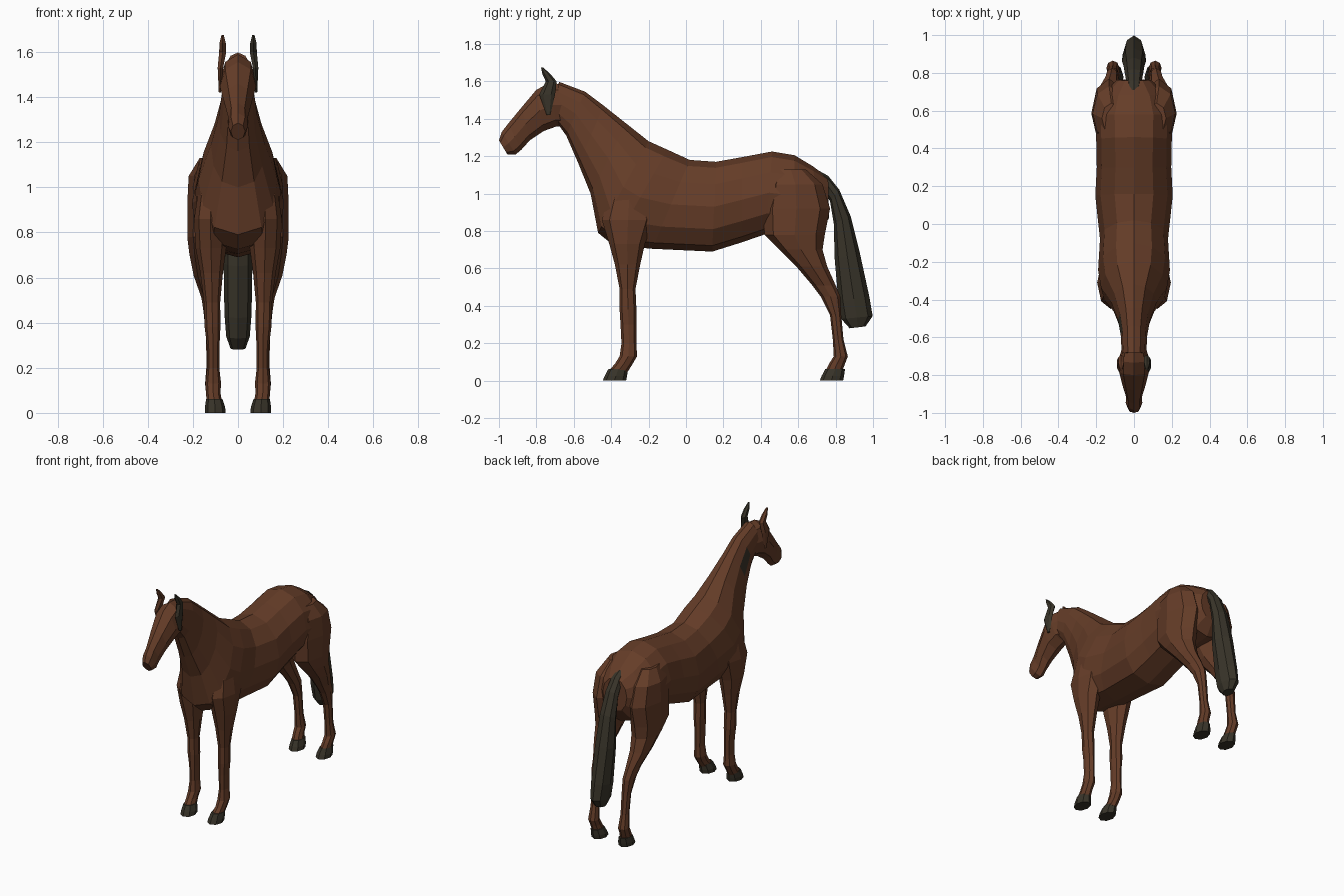
import bpy, bmesh, math


def material(name, rgb):
    m = bpy.data.materials.new(name)
    m.diffuse_color = (*rgb, 1)
    return m


brown = material("brown_coat", (0.13, 0.046, 0.021))
dark = material("dark_hair", (0.04, 0.034, 0.022))


def loft(name, rings, mat, n=8, side=1, belly=1.0):
    """Skin rings given as (y, z) of one edge, (y, z) of the opposite edge,
    half width and x of the centre; belly < 1 squares off the lower half."""
    bm = bmesh.new()
    loops = []
    for ya, za, yb, zb, w, x in rings:
        loop = []
        for i in range(n):
            t = 2 * math.pi * i / n
            c, s = math.cos(t), math.sin(t)
            if c < -1e-6:
                s = math.copysign(abs(s) ** belly, s)
            loop.append(bm.verts.new((side * (x + w * s),
                                      (ya + yb) / 2 + (ya - yb) / 2 * c,
                                      (za + zb) / 2 + (za - zb) / 2 * c)))
        loops.append(loop)
    for a, b in zip(loops, loops[1:]):
        for i in range(n):
            j = (i + 1) % n
            bm.faces.new((a[i], a[j], b[j], b[i]))
    bm.faces.new(loops[0])
    bm.faces.new(loops[-1])
    bmesh.ops.recalc_face_normals(bm, faces=bm.faces)
    me = bpy.data.meshes.new(name)
    bm.to_mesh(me)
    bm.free()
    me.materials.append(mat)
    ob = bpy.data.objects.new(name, me)
    bpy.context.collection.objects.link(ob)
    return ob


# neck and trunk, from poll to buttocks
trunk = loft("neck_and_trunk", [
    (-0.68, 1.598, -0.69, 1.38, 0.065, 0),
    (-0.54, 1.545, -0.64, 1.31, 0.07, 0),
    (-0.44, 1.47, -0.575, 1.16, 0.085, 0),
    (-0.32, 1.375, -0.51, 1.00, 0.12, 0),
    (-0.20, 1.28, -0.47, 0.79, 0.175, 0),
    (-0.10, 1.235, -0.39, 0.725, 0.19, 0),
    (0.02, 1.18, -0.18, 0.705, 0.18, 0),
    (0.16, 1.17, 0.14, 0.69, 0.205, 0),
    (0.30, 1.195, 0.30, 0.74, 0.197, 0),
    (0.46, 1.225, 0.43, 0.785, 0.20, 0),
    (0.58, 1.205, 0.58, 0.77, 0.205, 0),
    (0.68, 1.145, 0.71, 0.78, 0.165, 0),
    (0.76, 1.085, 0.765, 0.87, 0.09, 0)], brown, n=12, belly=0.75)
# dark hair patch on one side of the neck
trunk.data.materials.append(dark)
for f in trunk.data.polygons:
    c = f.center
    if c.x < -0.045 and -0.54 < c.y < -0.47 and 1.37 < c.z < 1.44:
        f.material_index = 1

# head
loft("head", [
    (-0.65, 1.585, -0.64, 1.36, 0.06, 0),
    (-0.735, 1.59, -0.69, 1.36, 0.08, 0),
    (-0.80, 1.555, -0.76, 1.335, 0.08, 0),
    (-0.88, 1.46, -0.835, 1.285, 0.06, 0),
    (-0.95, 1.375, -0.88, 1.235, 0.042, 0),
    (-0.985, 1.33, -0.91, 1.21, 0.044, 0),
    (-1.0, 1.285, -0.955, 1.21, 0.032, 0)], brown, n=8)

# tail
loft("tail", [
    (0.67, 1.145, 0.70, 1.09, 0.025, 0),
    (0.76, 1.095, 0.74, 1.01, 0.04, 0),
    (0.82, 1.02, 0.77, 0.96, 0.048, 0),
    (0.88, 0.88, 0.79, 0.84, 0.055, 0),
    (0.93, 0.68, 0.795, 0.65, 0.064, 0),
    (0.98, 0.45, 0.815, 0.42, 0.06, 0),
    (0.998, 0.345, 0.83, 0.33, 0.052, 0),
    (0.96, 0.29, 0.875, 0.28, 0.033, 0)], dark, n=8)


def upright(rows):
    """Rows of (z, front y, back y, half width, x) as loft rings."""
    return [(a, z, b, z, w, x) for z, a, b, w, x in rows]


front_leg = upright([
    (1.02, -0.40, -0.20, 0.05, 0.12),
    (0.86, -0.45, -0.17, 0.072, 0.123),
    (0.73, -0.41, -0.22, 0.068, 0.12),
    (0.62, -0.38, -0.245, 0.05, 0.117),
    (0.49, -0.355, -0.27, 0.036, 0.115),
    (0.38, -0.355, -0.265, 0.035, 0.113),
    (0.30, -0.35, -0.265, 0.028, 0.11),
    (0.20, -0.345, -0.265, 0.027, 0.11),
    (0.13, -0.355, -0.262, 0.035, 0.11),
    (0.09, -0.38, -0.285, 0.032, 0.11),
    (0.05, -0.415, -0.31, 0.034, 0.105)])
hind_leg = upright([
    (1.13, 0.48, 0.64, 0.05, 0.12),
    (1.05, 0.44, 0.73, 0.087, 0.132),
    (0.92, 0.41, 0.77, 0.093, 0.132),
    (0.78, 0.42, 0.742, 0.09, 0.135),
    (0.70, 0.50, 0.73, 0.08, 0.135),
    (0.61, 0.59, 0.755, 0.062, 0.135),
    (0.51, 0.675, 0.80, 0.04, 0.122),
    (0.45, 0.72, 0.825, 0.036, 0.117),
    (0.35, 0.77, 0.83, 0.03, 0.113),
    (0.22, 0.785, 0.842, 0.027, 0.112),
    (0.13, 0.79, 0.865, 0.034, 0.112),
    (0.09, 0.765, 0.85, 0.032, 0.11),
    (0.05, 0.745, 0.835, 0.034, 0.105)])
ear = upright([
    (1.42, -0.745, -0.725, 0.006, 0.08),
    (1.53, -0.785, -0.70, 0.014, 0.078),
    (1.60, -0.75, -0.692, 0.018, 0.068),
    (1.64, -0.768, -0.725, 0.016, 0.068),
    (1.675, -0.775, -0.765, 0.006, 0.068)])

# paired legs, hooves and ears
for side, label in ((1, "left"), (-1, "right")):
    loft(label + "_front_leg", front_leg, brown, 8, side)
    loft(label + "_hind_leg", hind_leg, brown, 8, side)
    for part, y in (("front", -0.445), ("hind", 0.715)):
        loft(f"{label}_{part}_hoof", upright([
            (0.0, y, y + 0.125, 0.046, 0.101),
            (0.025, y + 0.01, y + 0.13, 0.045, 0.102),
            (0.062, y + 0.03, y + 0.135, 0.036, 0.105)]), dark, 8, side)
    loft(label + "_ear", ear, dark if side > 0 else brown, 6, side)
